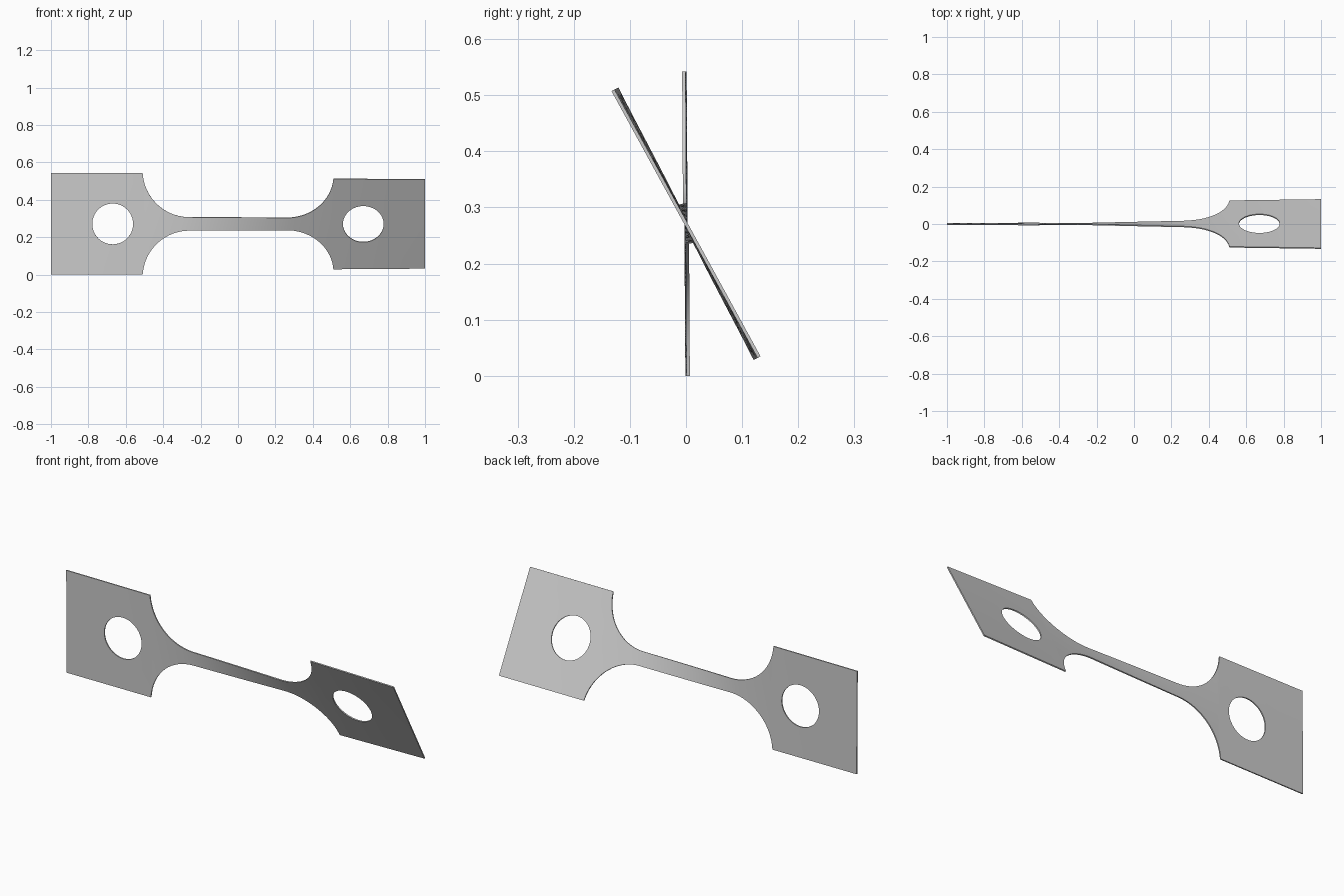
import bpy, bmesh, math

cube = bpy.data.objects.get("Cube")
if cube:
    bpy.data.objects.remove(cube)

HEAD, NECK = 0.271, 0.036        # half heights of head and neck
FILLET, FILLET_X = 0.25, 0.26    # fillet radius and where it meets the neck
HOLE, HOLE_X = 0.109, 0.67
THICK = 0.006
TWIST = [(-1, 0.4), (-0.5, 0.9), (-0.3, 3), (0.3, 25), (0.5, 27), (1, 28.7)]


def outer(x):
    """Half height of the outline."""
    d = abs(x) - FILLET_X
    if d <= 0:
        return NECK
    if d >= FILLET:
        return HEAD
    return min(HEAD, NECK + FILLET - math.sqrt(FILLET ** 2 - d ** 2))


def inner(x):
    """Half height of the bolt hole."""
    return math.sqrt(max(0, HOLE ** 2 - (abs(x) - HOLE_X) ** 2))


def angle(x):
    """Twist about the long axis."""
    for (a, p), (b, q) in zip(TWIST, TWIST[1:]):
        if x <= b:
            return math.radians(p + (q - p) * (x - a) / (b - a))
    return math.radians(TWIST[-1][1])


# Stations along one half: neck, fillet, hole, end
half = [FILLET_X * i / 12 for i in range(12)]
half += [FILLET_X + FILLET * math.sin(math.pi / 2 * i / 20) for i in range(21)]
half += [HOLE_X - HOLE * math.cos(math.pi * i / 32) for i in range(33)]
half += [0.85, 1.0]
stations = sorted({round(s * x, 5) for x in half for s in (-1, 1)})

# Twisted sheet, with an upper and a lower strip meeting on the axis
bm = bmesh.new()
ROWS = 4
for side in (-1, 1):
    columns = []
    for x in stations:
        lo, hi, a = inner(x), outer(x), angle(x)
        column = []
        for r in range(ROWS + 1):
            h = side * (lo + (hi - lo) * r / ROWS)
            column.append(bm.verts.new((x, -h * math.sin(a), HEAD + h * math.cos(a))))
        columns.append(column)
    for c, d in zip(columns, columns[1:]):
        for r in range(ROWS):
            quad = [c[r], d[r], d[r + 1], c[r + 1]]
            bm.faces.new(quad if side > 0 else quad[::-1])
bmesh.ops.remove_doubles(bm, verts=bm.verts, dist=0.0005)
bmesh.ops.recalc_face_normals(bm, faces=bm.faces)

mesh = bpy.data.meshes.new("twisted_test_bar")
bm.to_mesh(mesh)
bm.free()
bar = bpy.data.objects.new("twisted_test_bar", mesh)
bpy.context.collection.objects.link(bar)

# Sheet thickness
solid = bar.modifiers.new("thickness", "SOLIDIFY")
solid.thickness = THICK
solid.offset = 0

# Plain grey metal
grey = bpy.data.materials.new("plain_grey")
grey.use_nodes = True
colour = (0.6, 0.6, 0.6, 1)
grey.diffuse_color = colour
grey.node_tree.nodes["Principled BSDF"].inputs["Base Color"].default_value = colour
mesh.materials.append(grey)

bpy.context.view_layer.objects.active = bar
bar.select_set(True)
bpy.ops.object.modifier_apply(modifier="thickness")
bpy.ops.object.shade_smooth_by_angle(angle=math.radians(30))
